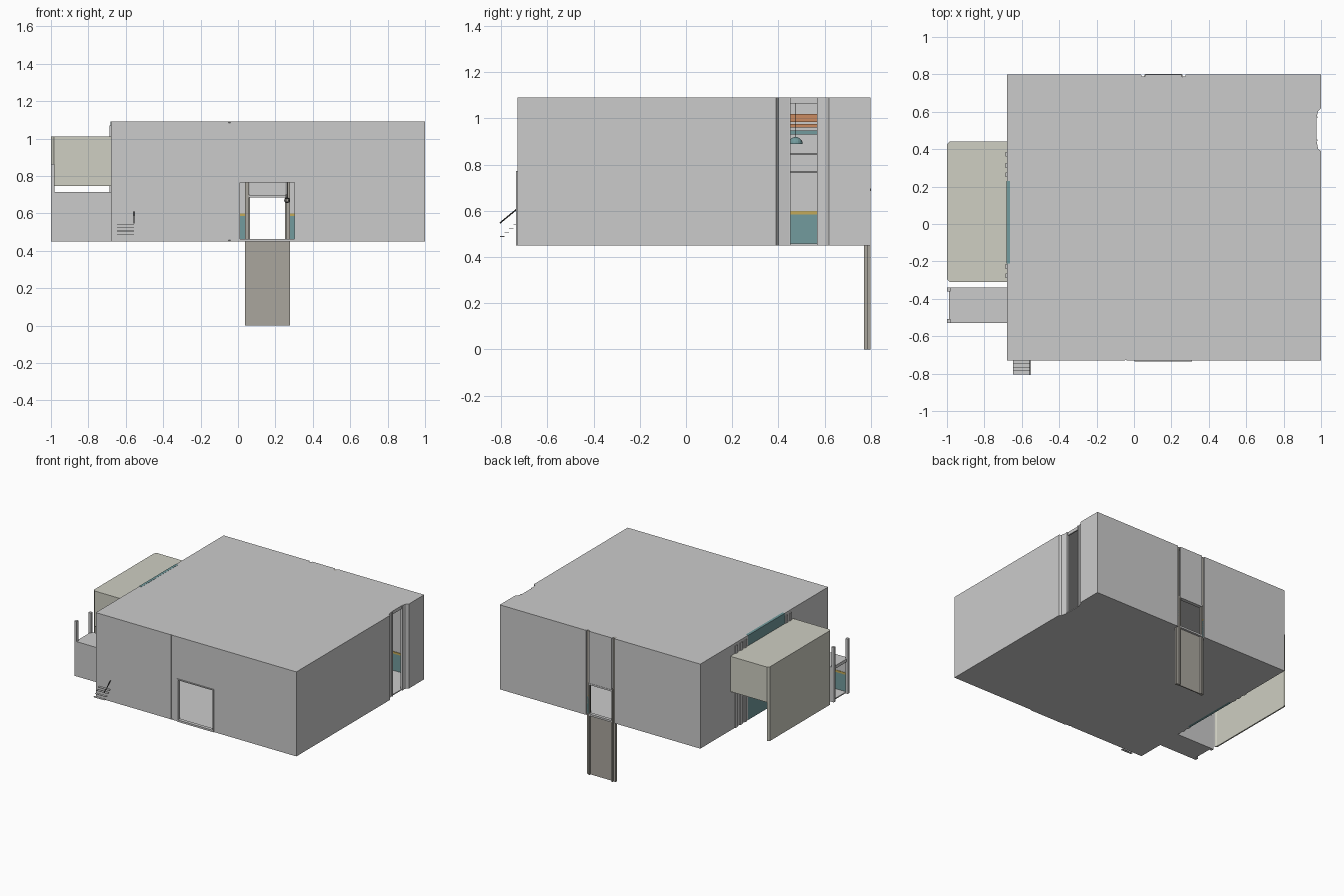
import bpy, bmesh, math
from mathutils import Vector

if "Cube" in bpy.data.objects:
    bpy.data.objects.remove(bpy.data.objects["Cube"])


def material(name, rgb):
    m = bpy.data.materials.new(name)
    m.diffuse_color = (*rgb, 1)
    m.use_nodes = True
    m.node_tree.nodes["Principled BSDF"].inputs["Base Color"].default_value = m.diffuse_color
    return m


TEAL = material("teal", (0.17, 0.33, 0.34))
YELLOW = material("yellow", (0.55, 0.40, 0.10))
ORANGE = material("orange", (0.60, 0.26, 0.12))
PALE = material("pale", (0.62, 0.62, 0.54))
WARM = material("warm_grey", (0.40, 0.38, 0.34))
DARK = material("dark", (0.05, 0.05, 0.05))


def finish(name, bm, mat=None):
    bmesh.ops.recalc_face_normals(bm, faces=bm.faces)
    me = bpy.data.meshes.new(name)
    bm.to_mesh(me)
    bm.free()
    ob = bpy.data.objects.new(name, me)
    bpy.context.collection.objects.link(ob)
    if mat:
        me.materials.append(mat)
    return ob


def prism(name, pts, z0, z1, mat=None):
    bm = bmesh.new()
    f = bm.faces.new([bm.verts.new((x, y, z0)) for x, y in pts])
    r = bmesh.ops.extrude_face_region(bm, geom=[f])
    vs = [v for v in r["geom"] if isinstance(v, bmesh.types.BMVert)]
    bmesh.ops.translate(bm, verts=vs, vec=(0, 0, z1 - z0))
    return finish(name, bm, mat)


def box(name, x0, x1, y0, y1, z0, z1, mat=None):
    return prism(name, [(x0, y0), (x1, y0), (x1, y1), (x0, y1)], z0, z1, mat)


def rod(name, a, b, r, mat=None):
    a, b = Vector(a), Vector(b)
    bm = bmesh.new()
    bmesh.ops.create_cone(bm, cap_ends=True, segments=8, radius1=r, radius2=r,
                          depth=(b - a).length)
    ob = finish(name, bm, mat)
    ob.location = (a + b) / 2
    ob.rotation_euler = (b - a).to_track_quat('Z', 'Y').to_euler()
    return ob


L, R, F, B = -0.68, 1.0, -0.73, 0.8
Z0, Z1, T = 0.45, 1.09, 0.012

# floor and roof share an outline notched at the openings
outline = [(L, F), (-0.05, F), (-0.045, F + .006), (-0.04, F), (R, F), (R, 0.39),
           (0.985, 0.40), (0.975, 0.45), (0.975, 0.57), (0.985, 0.605), (R, 0.62), (R, B)]
for cx in (0.265, 0.05):
    outline += [(cx + .012, B), (cx + .008, B - .014), (cx - .008, B - .014), (cx - .012, B)]
outline += [(L, B), (L, 0.23), (L + .018, 0.23), (L + .018, -0.21), (L, -0.21)]
prism("floor", outline, Z0, Z0 + .008)
prism("roof", outline, Z1 - .008, Z1)

# front wall with doorway
box("front_wall_left", L, -0.05, F, F + T, Z0, Z1)
box("front_wall_groove", -0.05, -0.04, F + .006, F + T, Z0, Z1)
box("front_wall_panel", -0.04, 0.005, F, F + T, Z0, Z1)
box("front_door_header", 0.005, 0.308, F, F + T, 0.77, Z1)
box("front_wall_right", 0.308, R, F, F + T, Z0, Z1)
for x in (0.003, 0.302):
    box("front_door_jamb", x, x + .008, F - .006, F + .02, Z0, 0.77)
box("front_door_lintel", 0.003, 0.31, F - .006, F + .02, 0.765, 0.773)
box("front_door_sill", 0.003, 0.31, F - .006, F + .02, Z0, 0.464)

# back wall, opening and two grooves
box("back_wall_left", L, 0.038, B - T, B, Z0, Z1)
box("back_wall_right", 0.277, R, B - T, B, Z0, Z1)
box("back_opening_header", 0.062, 0.253, B - T, B, 0.69, Z1)
box("back_opening_lintel", 0.058, 0.257, B - .025, B + .002, 0.685, 0.697)
box("back_opening_sill", 0.058, 0.257, B - .025, B, Z0, 0.464)

# shaft panel hanging beneath the back opening
for x in (0.038, 0.258):
    box("shaft_post", x, x + .02, 0.77, 0.788, 0, Z1, WARM)
box("shaft_panel", 0.058, 0.258, 0.776, 0.784, 0, Z0, WARM)
for x in (0.056, 0.25):
    box("shaft_edge_strip", x, x + .008, 0.784, B, 0, 0.70, WARM)

# right wall and recessed tall opening
box("right_wall_front", R - T, R, F, 0.39, Z0, Z1)
box("right_wall_back", R - T, R, 0.62, B, Z0, Z1)
prism("recess_front_side", [(R, 0.39), (.985, .40), (.975, .45), (.965, .45), (.975, .39)], Z0, Z1)
prism("recess_back_side", [(R, 0.62), (.985, .605), (.975, .57), (.965, .57), (.975, .62)], Z0, Z1)
box("recess_header", 0.965, 0.975, 0.45, 0.57, 1.065, Z1)
for y in (0.445, 0.567):
    box("recess_jamb", 0.965, 0.982, y, y + .008, Z0, Z1)

# left wall with the teal front under the canopy
box("left_wall_back", L, L + T, 0.23, B, Z0, Z1)
box("left_wall_middle", L, L + T, -0.35, -0.21, Z0, Z1)
box("left_wall_front", L, L + T, F, -0.52, Z0, Z1)
box("left_wall_header", L, L + T, -0.52, -0.35, 0.70, Z1)
box("left_teal_front", L - .002, L + .018, -0.21, 0.23, Z0, Z1 + .001, TEAL)
for y in (0.25, 0.30, 0.36, -0.24, -0.29):
    box("left_pilaster", L - .006, L, y, y + .025, Z0, Z1 - .02)

# canopy: roof, short end walls and full-height outer panel
c = .015
prism("canopy_roof", [(L, -.31), (-1 + c, -.31), (-1, -.31 + c), (-1, .44 - c),
                      (-1 + c, .44), (L, .44)], 1.0, 1.012, PALE)
for s in (-.31, .43):
    box("canopy_end", -1 + c, L, s, s + .01, 0.745, 1.005, PALE)
prism("canopy_outer_panel", [(-1 + c, -.31), (-1, -.31 + c), (-1, .44 - c), (-1 + c, .44),
                             (-1 + c, .43), (-.99, .42), (-.99, -.29), (-1 + c, -.30)],
      Z0, 1.005, PALE)

# side porch with tall corner posts
box("porch_roof", -0.98, L, -0.53, -0.34, 0.70, 0.713)
box("porch_floor", -0.98, L, -0.53, -0.34, Z0, Z0 + .008)
for y, iy in ((-.53, -.52), (-.35, -.353)):
    box("porch_side", -0.99, L, y, y + .01, Z0, 0.713)
    box("porch_dado", -0.98, L, iy, iy + .003, Z0 + .008, 0.585, TEAL)
    box("porch_stripe", -0.98, L, iy, iy + .003, 0.585, 0.60, YELLOW)
for y in (-.53, -.362):
    box("porch_post", -1, -0.98, y, y + .022, Z0, 0.865)
box("porch_lintel", -0.99, -0.978, -0.53, -0.34, 0.69, 0.713)

# thin front steps and sloping rail
for i in range(4):
    y = -0.805 + i * .019
    z = 0.487 + i * .017
    box("front_step", -0.648, -0.557, y, y + .019, z, z + .003)
rod("front_step_rail", (-.556, -.806, .547), (-.556, -.732, .608), .003, DARK)

# interior dado and stripe along the walls
runs = [(L + T, .06, B - .017, B - T), (.26, R - T, B - .017, B - T),
        (L + T, 0.0, F + T, F + .017), (.315, R - T, F + T, F + .017),
        (L + T, L + .017, .23, B - T), (R - .017, R - T, F + T, .39),
        (R - .017, R - T, .625, B - T)]
for x0, x1, y0, y1 in runs:
    box("dado", x0, x1, y0, y1, Z0 + .008, 0.585, TEAL)
    box("dado_stripe", x0, x1, y0, y1, 0.585, 0.60, YELLOW)

# shelves on the far wall
for z, h, m in ((.93, .018, TEAL), (.96, .015, ORANGE), (.985, .035, ORANGE),
                (.845, .004, DARK), (.765, .006, DARK)):
    box("shelf", L + T, L + .07, 0.40, 0.70, z, z + h, m)

# hanging lamp with dome shade
bm = bmesh.new()
bmesh.ops.create_uvsphere(bm, u_segments=16, v_segments=10, radius=.03)
bmesh.ops.delete(bm, geom=[v for v in bm.verts if v.co.z < -.001], context='VERTS')
lamp = finish("lamp_shade", bm, TEAL)
lamp.location = (-.3, .475, .89)
rod("lamp_cord", (-.3, .475, .92), (-.3, .475, Z1 - .008), .0015, DARK)

# hanging ring by the back opening
bpy.ops.mesh.primitive_torus_add(major_radius=.012, minor_radius=.003, major_segments=20,
                                 minor_segments=8, location=(.262, .74, .67),
                                 rotation=(math.pi / 2, 0, 0))
bpy.context.object.name = "hanging_ring"
bpy.context.object.data.materials.append(DARK)
rod("ring_cord", (.262, .74, .683), (.262, .74, Z1 - .008), .0015, DARK)
